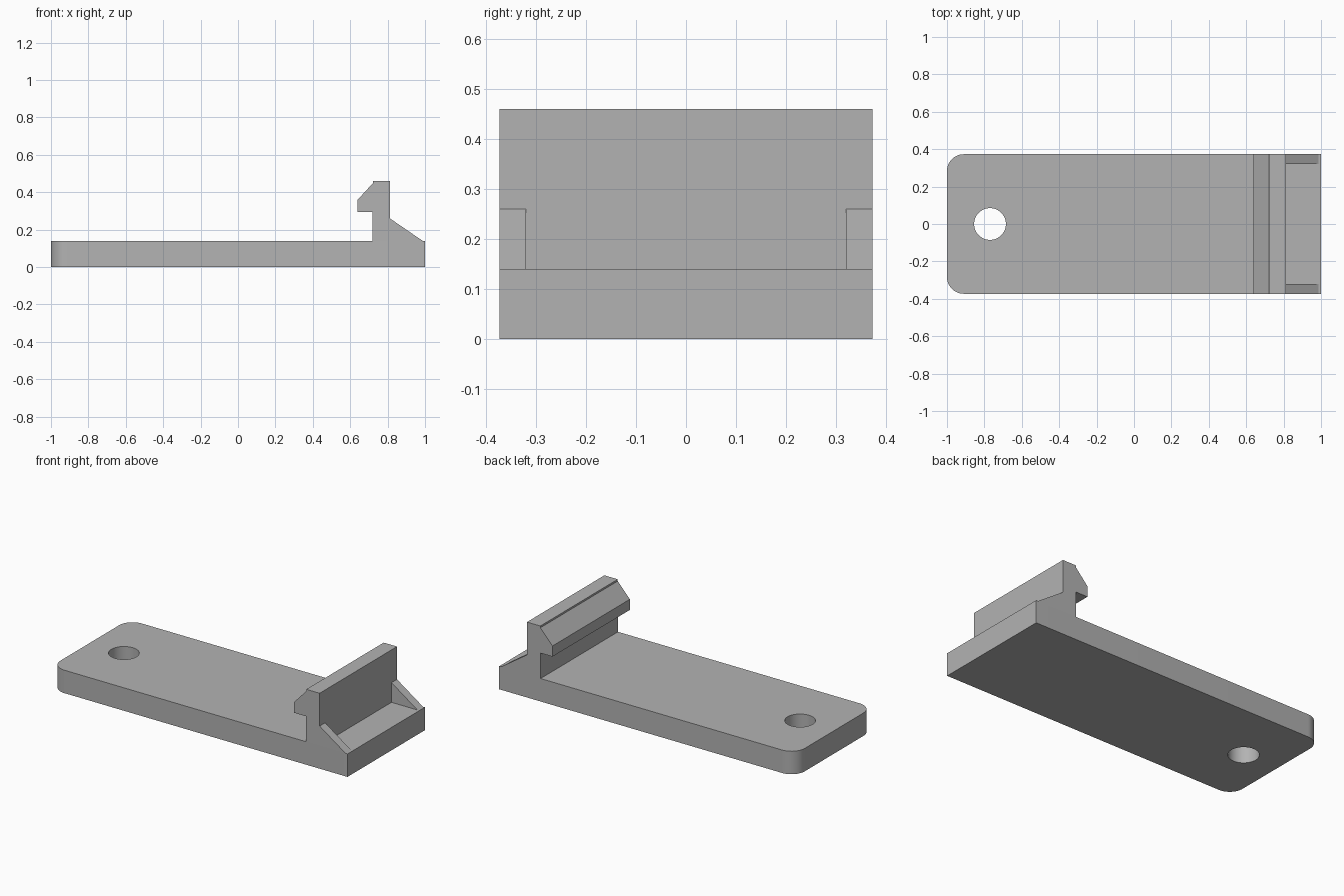
import bpy, bmesh, math
from mathutils import Vector

if "Cube" in bpy.data.objects:
    bpy.data.objects.remove(bpy.data.objects["Cube"])

HALF_W = 0.373   # half width in y
PLATE_T = 0.14   # plate thickness

grey = bpy.data.materials.new("grey plastic")
grey.diffuse_color = (0.45, 0.45, 0.45, 1)
grey.use_nodes = True
grey.node_tree.nodes["Principled BSDF"].inputs["Base Color"].default_value = grey.diffuse_color


def extrude(name, points, offset):
    """Solid made by sweeping a closed outline of 3D points along offset."""
    bm = bmesh.new()
    face = bm.faces.new([bm.verts.new(p) for p in points])
    new = bmesh.ops.extrude_face_region(bm, geom=[face])["geom"]
    bmesh.ops.translate(bm, vec=Vector(offset),
                        verts=[v for v in new if isinstance(v, bmesh.types.BMVert)])
    bmesh.ops.recalc_face_normals(bm, faces=bm.faces)
    mesh = bpy.data.meshes.new(name)
    bm.to_mesh(mesh)
    bm.free()
    mesh.materials.append(grey)
    obj = bpy.data.objects.new(name, mesh)
    bpy.context.collection.objects.link(obj)
    return obj


def arc(cx, cy, r, start, end, steps):
    return [(cx + r * math.cos(math.radians(start + (end - start) * i / steps)),
             cy + r * math.sin(math.radians(start + (end - start) * i / steps)))
            for i in range(steps + 1)]


def side_profile(name, xz, y0, y1):
    return extrude(name, [(x, y0, z) for x, z in xz], (0, y1 - y0, 0))


# Base plate with two rounded corners at the left end
R = 0.09
outline = ([(1, -HALF_W), (1, HALF_W)]
           + arc(-1 + R, HALF_W - R, R, 90, 180, 12)
           + arc(-1 + R, -HALF_W + R, R, 180, 270, 12))
plate = extrude("base_plate", [(x, y, 0) for x, y in outline], (0, 0, PLATE_T))

# Screw hole
circle = arc(-0.77, 0, 0.085, 0, 360, 48)[:-1]
cutter = extrude("hole_cutter", [(x, y, -0.1) for x, y in circle], (0, 0, 0.4))
cutter.hide_render = True
cutter.hide_viewport = True
cut = plate.modifiers.new("hole", 'BOOLEAN')
cut.operation = 'DIFFERENCE'
cut.solver = 'EXACT'
cut.object = cutter

# Upright clip with hooked, chamfered top
side_profile("clip_hook", [(0.72, PLATE_T), (0.72, 0.295), (0.64, 0.295), (0.64, 0.36),
                           (0.722, 0.449), (0.722, 0.46), (0.812, 0.46), (0.812, PLATE_T)],
             -HALF_W, HALF_W)

# Sloped gussets bracing the clip at both sides
for label, s in (("front", -1), ("back", 1)):
    side_profile(label + "_gusset", [(0.812, PLATE_T), (0.812, 0.26), (0.987, PLATE_T)],
                 s * HALF_W, s * 0.32)

# Smooth the rounded corners and hole, keep other edges sharp
bpy.ops.object.select_all(action='DESELECT')
for obj in (plate, cutter):
    for poly in obj.data.polygons:
        poly.use_smooth = True
plate.select_set(True)
bpy.context.view_layer.objects.active = plate
bpy.ops.object.modifier_apply(modifier=cut.name)
bpy.ops.object.shade_smooth_by_angle(angle=math.radians(30))
